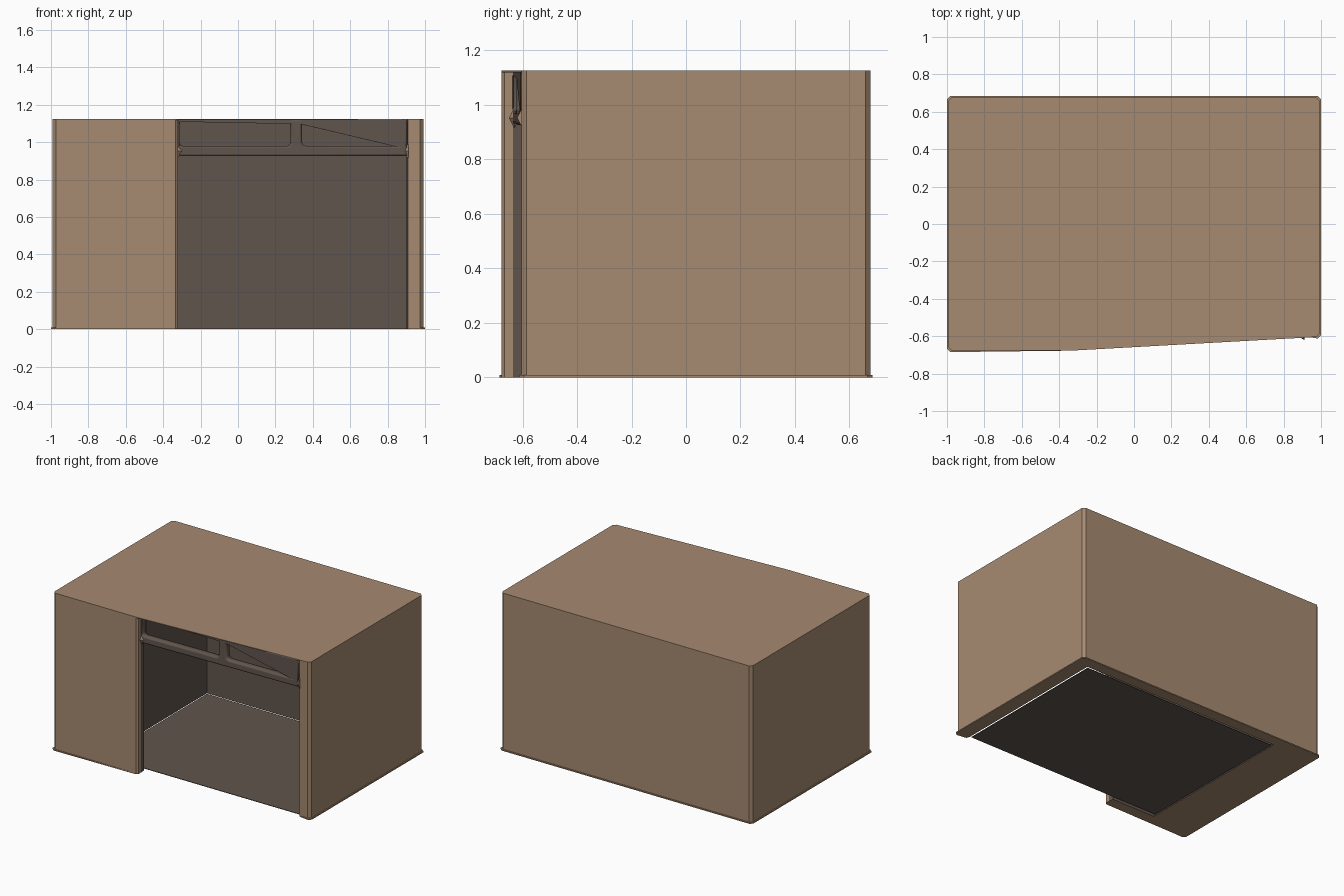
import bpy, bmesh
from mathutils import Vector, Matrix
from math import pi, atan2

if "Cube" in bpy.data.objects:
    bpy.data.objects.remove(bpy.data.objects["Cube"])


def material(name, rgb):
    m = bpy.data.materials.new(name)
    m.diffuse_color = (*rgb, 1)
    m.use_nodes = True
    m.node_tree.nodes["Principled BSDF"].inputs["Base Color"].default_value = m.diffuse_color
    return m


TAN = material("tan_plaster", (0.38, 0.255, 0.165))
DARK = material("dark_brown", (0.12, 0.09, 0.075))


def finish(name, bm, mats):
    bmesh.ops.recalc_face_normals(bm, faces=bm.faces)
    me = bpy.data.meshes.new(name)
    bm.to_mesh(me)
    bm.free()
    for m in mats:
        me.materials.append(m)
    ob = bpy.data.objects.new(name, me)
    bpy.context.collection.objects.link(ob)
    return ob


def prism(name, outline, z0, z1, mats, dark_test=None):
    bm = bmesh.new()
    f = bm.faces.new([bm.verts.new((x, y, z0)) for x, y in outline])
    up = bmesh.ops.extrude_face_region(bm, geom=[f])["geom"]
    bmesh.ops.translate(bm, vec=(0, 0, z1 - z0),
                        verts=[v for v in up if isinstance(v, bmesh.types.BMVert)])
    bmesh.ops.recalc_face_normals(bm, faces=bm.faces)
    if dark_test:
        for f in bm.faces:
            f.material_index = int(dark_test(f.calc_center_median(), f.normal))
    bmesh.ops.triangulate(bm, faces=[f for f in bm.faces if len(f.verts) > 4])
    return finish(name, bm, mats)


def outer(g):
    # clockwise outside outline from the right jamb round to the left jamb
    c = 0.018
    l, r, b, fl, fr = -0.992 - g, 0.992 + g, 0.677 + g, -0.677 - g, -0.604 - g
    return [(r - c, fr), (r, fr + c), (r, b - c), (r - c, b), (l + c, b),
            (l, b - c), (l, fl + c), (l + c, fl)]


# inside face of the walls, running from left jamb to right jamb
inner = [(-0.335, -0.677), (-0.322, -0.666), (-0.322, -0.635), (-0.325, -0.60),
         (-0.67, -0.60), (-0.67, 0.605), (0.90, 0.605), (0.90, -0.575), (0.908, -0.601)]


def inside(c, n):
    return abs(n.z) < 0.5 and -0.68 < c.x < 0.905 and -0.64 < c.y < 0.61


TOP = 1.125
prism("walls", outer(0) + inner, 0.008, TOP - 0.006, [TAN, DARK], inside)
prism("wall_base_trim", outer(0.008) + inner, 0, 0.008, [TAN, DARK], inside)

# roof slab with slanted front edge over the opening
prism("roof", outer(0) + [(-0.335, -0.677), (0.908, -0.608)], TOP - 0.006, TOP,
      [TAN, DARK], lambda c, n: n.z < -0.5)

# floor panel with a narrow gap to the walls
prism("floor", [(-0.66, -0.575), (0.887, -0.575), (0.887, 0.592), (-0.66, 0.592)],
      0, 0.004, [DARK])

# transom frame: flat outline with two rounded window openings, slanted with the front
A, B = Vector((-0.326, -0.612, 0)), Vector((0.906, -0.585, 0))
length = (B - A).length


def pane(x0, x1, z0, z1, r=0.018):
    k = r * 0.3
    return [(x0, z0 + r), (x0 + k, z0 + k), (x0 + r, z0), (x1 - r, z0), (x1 - k, z0 + k),
            (x1, z0 + r), (x1, z1 - r), (x1 - k, z1 - k), (x1 - r, z1), (x0 + r, z1),
            (x0 + k, z1 - k), (x0, z1 - r)]


cu = bpy.data.curves.new("transom_outline", "CURVE")
cu.dimensions, cu.fill_mode = "2D", "BOTH"
cu.extrude, cu.bevel_depth, cu.offset, cu.bevel_resolution = 0.012, 0.012, -0.012, 1
for pts in ([(0, 0.926), (length, 0.926), (length, TOP - 0.004), (0, TOP - 0.004)],
            pane(0.012, 0.606, 0.98, 1.113), pane(0.668, length - 0.012, 0.98, 1.113)):
    s = cu.splines.new("POLY")
    s.points.add(len(pts) - 1)
    for p, (x, z) in zip(s.points, pts):
        p.co = (x, z, 0, 1)
    s.use_cyclic_u = True
tmp = bpy.data.objects.new("transom_outline", cu)
bpy.context.collection.objects.link(tmp)
dg = bpy.context.evaluated_depsgraph_get()
bm = bmesh.new()
mesh = bpy.data.meshes.new_from_object(tmp.evaluated_get(dg))
mesh.materials.clear()
bm.from_mesh(mesh)
bpy.data.objects.remove(tmp)
bmesh.ops.remove_doubles(bm, verts=bm.verts, dist=1e-5)
angle = atan2(B.y - A.y, B.x - A.x)
bm.transform(Matrix.Translation(A) @ Matrix.Rotation(angle, 4, "Z")
             @ Matrix.Rotation(pi / 2, 4, "X"))
finish("transom_frame", bm, [DARK])

# pointed brackets where the beam meets the jambs
for side, x, y, d in (("left", -0.322, -0.63, 1), ("right", 0.908, -0.60, -1)):
    bm = bmesh.new()
    bmesh.ops.create_cone(bm, cap_ends=True, segments=4, radius1=0.04, radius2=0, depth=0.035)
    bm.transform(Matrix.Translation((x + d * 0.015, y, 0.952))
                 @ Matrix.Diagonal((1, 0.5, 1, 1)) @ Matrix.Rotation(d * pi / 2, 4, "Y"))
    finish(side + "_beam_bracket", bm, [TAN])
